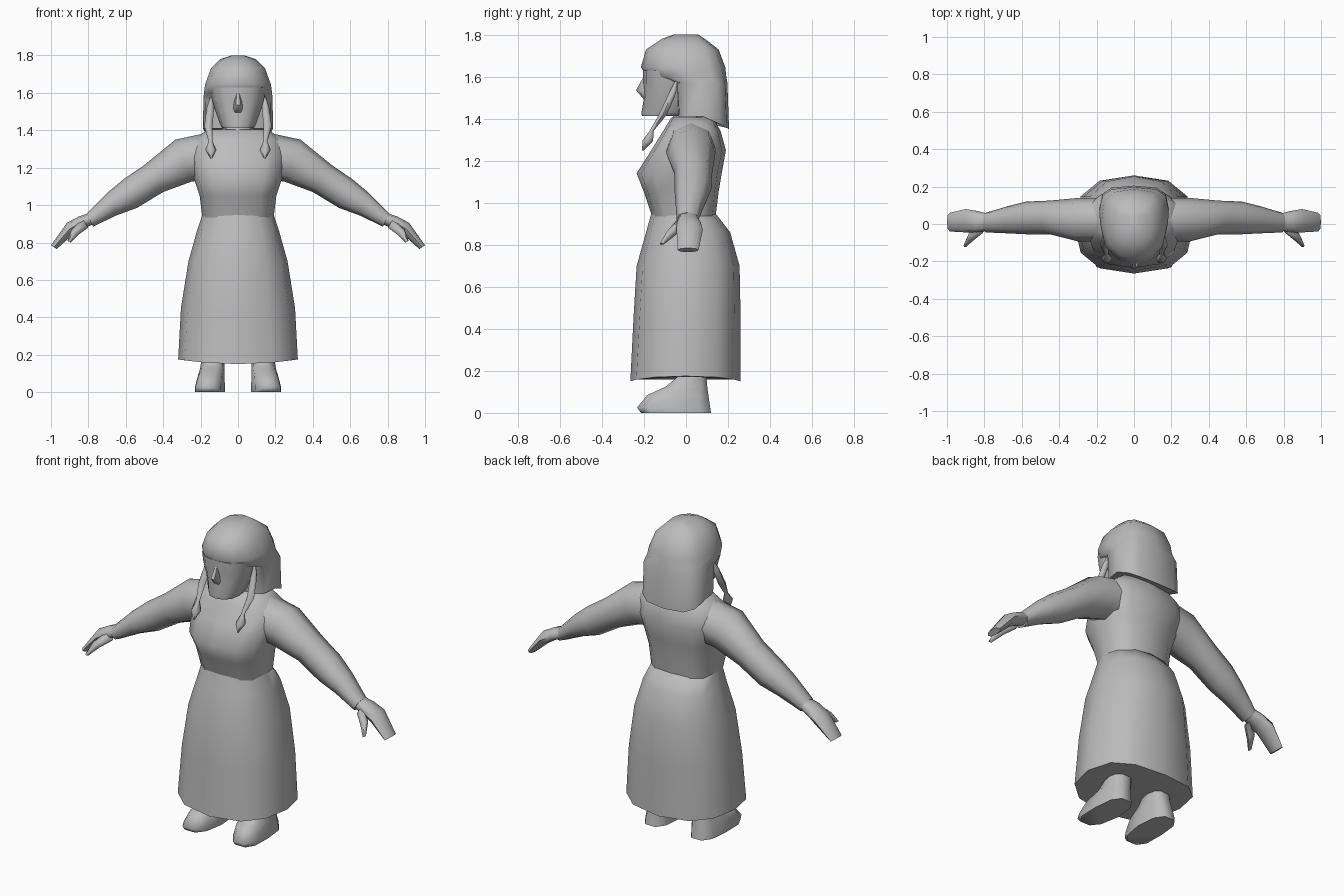
import bpy, bmesh, math
from mathutils import Vector

grey = bpy.data.materials.new("plain grey")
grey.diffuse_color = (0.5, 0.5, 0.5, 1)


def ring(c, u, v, n=12, e=1.0, e_neg=None):
    """Rounded cross-section around c; e below 1 makes it boxier (e_neg on the -v half)."""
    c, u, v = Vector(c), Vector(u), Vector(v)
    pts = []
    for i in range(n):
        a = 2 * math.pi * i / n
        p, q = math.cos(a), math.sin(a)
        k = e_neg if (e_neg and q < 0) else e
        p = math.copysign(abs(p) ** k, p) if abs(p) > 1e-6 else 0
        q = math.copysign(abs(q) ** k, q) if abs(q) > 1e-6 else 0
        pts.append(c + u * p + v * q)
    return pts


def level(z, hw, yf, yb, cx=0, n=12, e=1.0, e_neg=None):
    """Horizontal section from front depth, back depth and half width."""
    return ring((cx, (yf + yb) / 2, z), (hw, 0, 0), (0, (yb - yf) / 2, 0), n, e, e_neg)


def limb(xt, zt, xb, zb, yf, yb, n=8, e=0.9):
    """Section across a limb, between a top point and a bottom point."""
    c = ((xt + xb) / 2, (yf + yb) / 2, (zt + zb) / 2)
    return ring(c, ((xt - xb) / 2, 0, (zt - zb) / 2), (0, (yb - yf) / 2, 0), n, e)


def loft(name, rings, mirror=False, angle=60):
    bm = bmesh.new()
    rows = [[bm.verts.new(p) for p in r] for r in rings]
    n = len(rows[0])
    for a, b in zip(rows, rows[1:]):
        for i in range(n):
            j = (i + 1) % n
            bm.faces.new((a[i], a[j], b[j], b[i]))
    bm.faces.new(rows[0][::-1])
    bm.faces.new(rows[-1])
    if mirror:
        copy = bmesh.ops.duplicate(bm, geom=bm.verts[:] + bm.edges[:] + bm.faces[:])
        for v in copy["geom"]:
            if isinstance(v, bmesh.types.BMVert):
                v.co.x = -v.co.x
    bmesh.ops.recalc_face_normals(bm, faces=bm.faces[:])
    me = bpy.data.meshes.new(name)
    bm.to_mesh(me)
    bm.free()
    me.materials.append(grey)
    ob = bpy.data.objects.new(name, me)
    bpy.context.collection.objects.link(ob)
    bpy.ops.object.select_all(action='DESELECT')
    ob.select_set(True)
    bpy.context.view_layer.objects.active = ob
    bpy.ops.object.shade_smooth_by_angle(angle=math.radians(angle))
    return ob


# Skirt, with a hem that rises slightly at the sides
hem = level(0.15, 0.32, -0.265, 0.26, e=0.8)
for p in hem:
    p.z += 0.025 * (p.x / 0.32) ** 2
loft("skirt", [hem] + [level(*r, e=0.85) for r in (
    (0.45, 0.305, -0.25, 0.26), (0.70, 0.265, -0.235, 0.255),
    (0.86, 0.22, -0.19, 0.21), (0.95, 0.19, -0.165, 0.14))])

# Bodice with bust and sloping shoulders
loft("bodice", [level(*r, e=0.75) for r in (
    (0.93, 0.19, -0.16, 0.14), (1.05, 0.205, -0.20, 0.155),
    (1.14, 0.235, -0.235, 0.17), (1.25, 0.26, -0.165, 0.19),
    (1.34, 0.25, -0.11, 0.165), (1.405, 0.16, -0.07, 0.13))])
loft("neck", [level(1.36, 0.10, -0.085, 0.1), level(1.46, 0.08, -0.04, 0.09)])

# Sleeves
loft("sleeves", [limb(*r) for r in (
    (0.15, 1.39, 0.15, 1.14, -0.09, 0.14), (0.335, 1.35, 0.25, 1.125, -0.095, 0.14),
    (0.50, 1.215, 0.40, 1.07, -0.055, 0.125), (0.61, 1.14, 0.54, 0.985, -0.055, 0.12),
    (0.70, 1.065, 0.65, 0.945, -0.05, 0.095), (0.81, 0.955, 0.775, 0.885, -0.045, 0.06))],
    mirror=True)

# Hands and thumbs
loft("hands", [limb(*r) for r in (
    (0.79, 0.96, 0.765, 0.90, -0.035, 0.055), (0.85, 0.94, 0.83, 0.875, -0.045, 0.07),
    (0.915, 0.905, 0.885, 0.84, -0.045, 0.08), (1.0, 0.785, 0.97, 0.765, -0.04, 0.06))],
    mirror=True)
loft("thumbs", [limb(*r, n=6) for r in (
    (0.83, 0.925, 0.80, 0.88, -0.05, 0.0), (0.89, 0.87, 0.855, 0.84, -0.095, -0.045),
    (0.912, 0.808, 0.895, 0.80, -0.125, -0.105))], mirror=True)

# Feet, toes turned slightly outward
foot = [level(z, hw, yf, yb, cx=cx, n=10, e=0.75) for z, hw, yf, yb, cx in (
    (0.0, 0.08, -0.22, 0.125, 0.15), (0.025, 0.08, -0.24, 0.122, 0.15),
    (0.085, 0.072, -0.19, 0.112, 0.143), (0.125, 0.066, -0.10, 0.105, 0.137),
    (0.17, 0.062, -0.045, 0.10, 0.133), (0.26, 0.06, -0.04, 0.09, 0.13))]
for r in foot:
    for p in r:
        p.x += 0.08 * max(0, -p.y - 0.05)
loft("feet", foot, mirror=True)

# Hair, open around the face and longer at the back
hair = [level(*r, e=0.65, e_neg=k) for *r, k in (
    (1.41, 0.187, -0.04, 0.205, 0.5), (1.57, 0.185, -0.05, 0.197, 0.5),
    (1.60, 0.182, -0.185, 0.192, 0.95), (1.645, 0.176, -0.215, 0.187, 0.95),
    (1.73, 0.145, -0.19, 0.155, 0.95), (1.78, 0.095, -0.115, 0.09, 0.95),
    (1.80, 0.035, -0.06, 0.06, 1.0))]
for p in hair[0]:
    p.z -= 0.06 * max(0, (p.y - 0.1) / 0.105)
loft("hair", hair)

# Face and nose
loft("face", [level(*r, e=0.9) for r in (
    (1.412, 0.085, -0.21, 0.0), (1.43, 0.095, -0.212, 0.02),
    (1.50, 0.12, -0.20, 0.05), (1.57, 0.14, -0.205, 0.05),
    (1.63, 0.15, -0.205, 0.05))])
loft("nose", [level(*r, n=6) for r in (
    (1.495, 0.022, -0.205, -0.17), (1.535, 0.024, -0.243, -0.17),
    (1.60, 0.012, -0.205, -0.17))])

# Braids hanging in front, each ending in a pointed tuft
loft("braids", [level(z, w, y - w, y + w, cx=x, n=6) for z, w, x, y in (
    (1.585, 0.006, 0.14, -0.045), (1.52, 0.020, 0.148, -0.065),
    (1.42, 0.022, 0.158, -0.11), (1.34, 0.011, 0.146, -0.165),
    (1.295, 0.030, 0.145, -0.182), (1.248, 0.004, 0.143, -0.205))], mirror=True)
